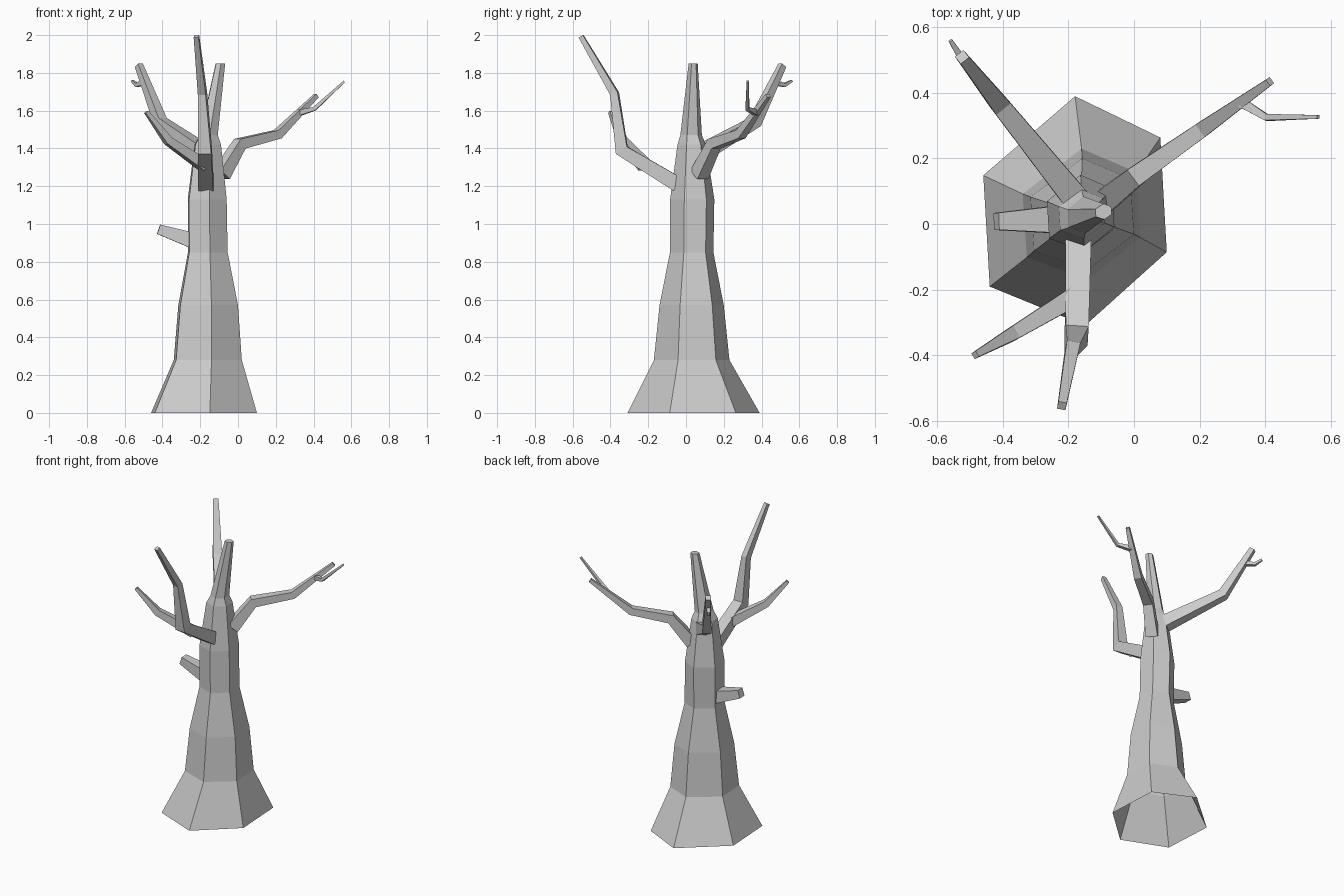
import bpy
import bmesh
from mathutils import Vector


def skin(name, rings, cap_start=True):
    """Join successive rings of points with quads and close the ends."""
    bm = bmesh.new()
    loops = [[bm.verts.new(p) for p in ring] for ring in rings]
    n = len(loops[0])
    for a, b in zip(loops, loops[1:]):
        for i in range(n):
            j = (i + 1) % n
            bm.faces.new((a[i], a[j], b[j], b[i]))
    bm.faces.new(loops[-1])
    if cap_start:
        bm.faces.new(loops[0][::-1])
    bmesh.ops.recalc_face_normals(bm, faces=bm.faces)
    mesh = bpy.data.meshes.new(name)
    bm.to_mesh(mesh)
    bm.free()
    obj = bpy.data.objects.new(name, mesh)
    bpy.context.collection.objects.link(obj)
    return obj


def branch(name, path, widths):
    """Tapered square limb along a bent path."""
    pts = [Vector(p) for p in path]
    rings = []
    for i, (p, w) in enumerate(zip(pts, widths)):
        t = Vector()
        if i > 0:
            t += (p - pts[i - 1]).normalized()
        if i < len(pts) - 1:
            t += (pts[i + 1] - p).normalized()
        t.normalize()
        side = t.cross(Vector((0, 0, 1))).normalized()
        up = side.cross(t)
        rings.append([p + (side * a + up * b) * w / 2
                      for a, b in ((-1, -1), (1, -1), (1, 1), (-1, 1))])
    return skin(name, rings)


# Trunk: uneven hexagon, flared foot, broken-off top (open underneath)
hexagon = [(0.0, 1.0), (0.93, 0.64), (1.0, -0.36),
           (0.11, -1.0), (-0.93, -0.66), (-1.0, 0.31)]
levels = [  # z, centre x, centre y, half width x, half width y
    (0.00, -0.18, 0.04, 0.28, 0.35),
    (0.28, -0.16, 0.03, 0.18, 0.20),
    (0.57, -0.158, 0.03, 0.158, 0.17),
    (0.85, -0.16, 0.03, 0.105, 0.115),
    (1.13, -0.163, 0.033, 0.103, 0.117),
    (1.42, -0.16, 0.03, 0.07, 0.075),
    (1.47, -0.155, 0.027, 0.048, 0.057),
    (1.85, -0.093, 0.038, 0.025, 0.024),
]
skin("trunk", [[(cx + x * rx, cy + y * ry, z) for x, y in hexagon]
               for z, cx, cy, rx, ry in levels], cap_start=False)

# Front limb with its side shoot
branch("front_branch",
       [(-0.17, -0.045, 1.21), (-0.175, -0.34, 1.39),
        (-0.188, -0.378, 1.69), (-0.22, -0.555, 1.993)],
       [0.08, 0.07, 0.042, 0.026])
branch("front_side_shoot",
       [(-0.18, -0.22, 1.31), (-0.37, -0.335, 1.44), (-0.485, -0.40, 1.593)],
       [0.06, 0.042, 0.02])

# Back left limb with twig
branch("back_left_branch",
       [(-0.18, 0.08, 1.375), (-0.41, 0.365, 1.54), (-0.525, 0.51, 1.84)],
       [0.08, 0.056, 0.033])
branch("back_left_twig",
       [(-0.495, 0.465, 1.75), (-0.535, 0.52, 1.735), (-0.56, 0.56, 1.758)],
       [0.03, 0.02, 0.012])

# Back right limb with twig
branch("back_right_branch",
       [(-0.09, 0.07, 1.26), (0.01, 0.15, 1.425),
        (0.21, 0.29, 1.475), (0.415, 0.435, 1.68)],
       [0.075, 0.06, 0.047, 0.023])
branch("back_right_twig",
       [(0.33, 0.37, 1.59), (0.405, 0.325, 1.61), (0.563, 0.327, 1.755)],
       [0.03, 0.02, 0.011])

# Short broken stub on the left
branch("broken_stub",
       [(-0.20, 0.015, 0.90), (-0.42, 0.008, 0.972)],
       [0.09, 0.052])
